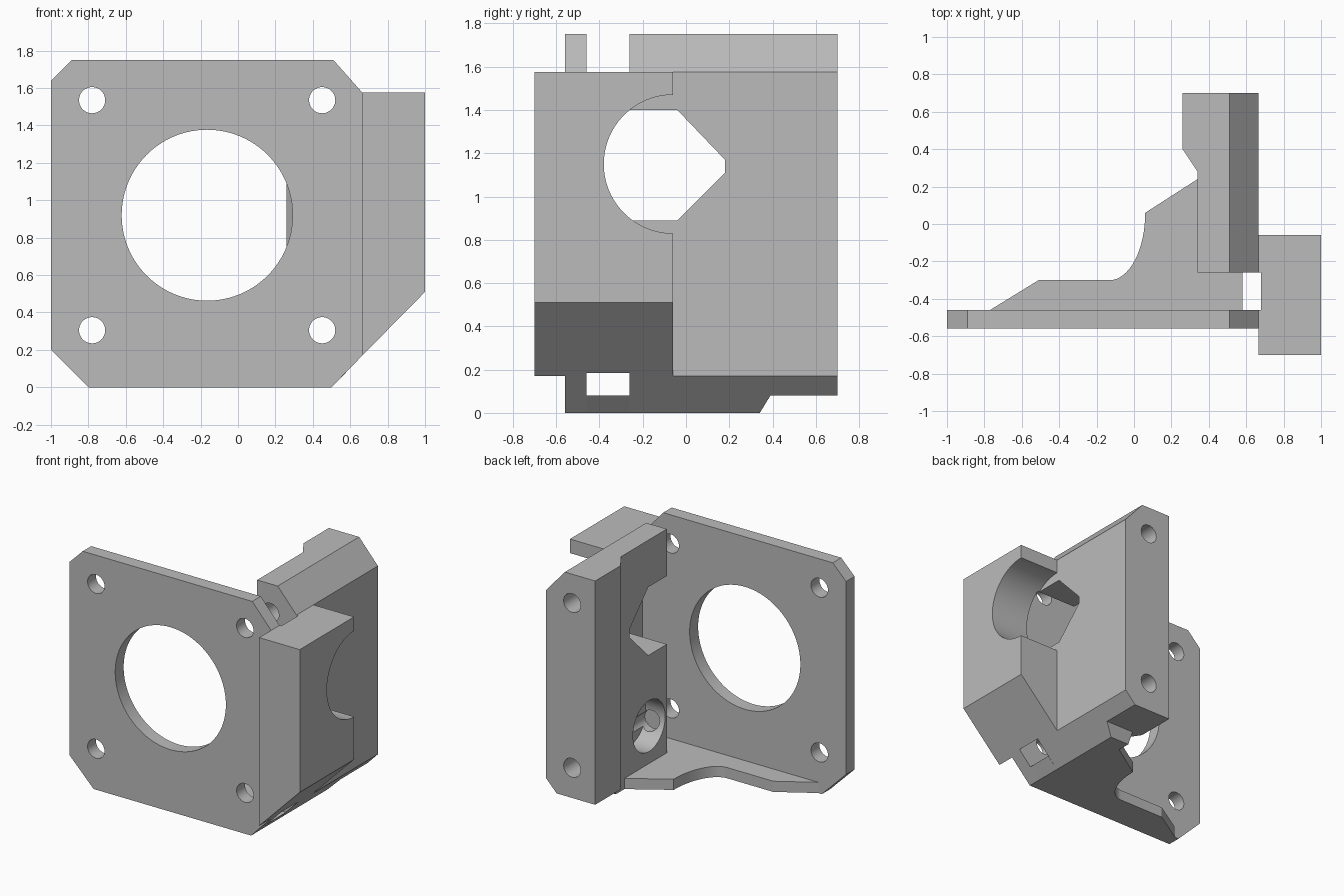
import bpy, bmesh, math
from math import cos, sin, pi

if "Cube" in bpy.data.objects:
    bpy.data.objects.remove(bpy.data.objects["Cube"])

grey = bpy.data.materials.new("light grey plastic")
grey.use_nodes = True
GREY = (0.5, 0.5, 0.5, 1)
grey.diffuse_color = GREY
grey.node_tree.nodes["Principled BSDF"].inputs["Base Color"].default_value = GREY

# Where a profile point (a, b) at depth d goes for each extrusion axis
PLACE = {
    "x": lambda a, b, d: (d, a, b),
    "y": lambda a, b, d: (a, d, b),
    "z": lambda a, b, d: (a, b, d),
}


def prism(name, points, axis, lo, hi):
    """Extrude a flat profile along an axis."""
    bm = bmesh.new()
    face = bm.faces.new([bm.verts.new(PLACE[axis](a, b, lo)) for a, b in points])
    moved = bmesh.ops.extrude_face_region(bm, geom=[face])["geom"]
    verts = [v for v in moved if isinstance(v, bmesh.types.BMVert)]
    bmesh.ops.translate(bm, verts=verts, vec=PLACE[axis](0, 0, hi - lo))
    bmesh.ops.recalc_face_normals(bm, faces=bm.faces)
    mesh = bpy.data.meshes.new(name)
    bm.to_mesh(mesh)
    bm.free()
    mesh.materials.append(grey)
    obj = bpy.data.objects.new(name, mesh)
    bpy.context.collection.objects.link(obj)
    return obj


def circle(a, b, r, n=48):
    return [(a + r * cos(2 * pi * i / n), b + r * sin(2 * pi * i / n)) for i in range(n)]


def rect(a0, a1, b0, b1):
    return [(a0, b0), (a1, b0), (a1, b1), (a0, b1)]


def cut(obj, points, axis, lo, hi):
    """Cut a prism out of an object and drop the cutter."""
    cutter = prism("cutter", points, axis, lo, hi)
    cutter.hide_render = True
    mod = obj.modifiers.new("cut", "BOOLEAN")
    mod.operation, mod.solver, mod.object = "DIFFERENCE", "EXACT", cutter
    bpy.context.view_layer.objects.active = obj
    bpy.ops.object.modifier_apply(modifier=mod.name)
    bpy.data.objects.remove(cutter)


# Front plate with large round opening and four screw holes
front_plate = prism("front_plate", [
    (-0.80, 0), (0.50, 0), (0.665, 0.17), (0.665, 1.575),
    (0.51, 1.75), (-0.89, 1.75), (-1, 1.64), (-1, 0.2)], "y", -0.56, -0.46)
cut(front_plate, circle(-0.165, 0.92, 0.457, 96), "y", -0.8, -0.3)
for x in (-0.78, 0.45):
    for z in (0.305, 1.535):
        cut(front_plate, circle(x, z, 0.07), "y", -0.8, -0.3)

# Side wall with chamfered outer corners
side_wall = prism("side_wall", [
    (0.34, 0), (0.50, 0), (0.665, 0.17), (0.665, 1.575),
    (0.51, 1.75), (0.34, 1.75)], "y", -0.26, 0.70)
cut(side_wall, [(0.28, -0.1), (0.39, 0.08), (0.8, 0.08), (0.8, -0.1)], "x", 0, 1)
# Pointed notch open to the front
cut(side_wall, [(-0.4, 0.89), (-0.04, 0.89), (0.18, 1.11),
                (0.18, 1.17), (-0.04, 1.40), (-0.4, 1.40)], "x", 0.2, 0.8)
# Long screw bores and a round recess on the inner face
for z in (0.305, 1.535):
    cut(side_wall, circle(0.45, z, 0.07), "y", -0.5, 0.9)
cut(side_wall, circle(-0.05, 0.36, 0.19), "x", 0.2, 0.5)

# Thicker rear strip of the wall
prism("rear_strip", [(0.26, 0.70), (0.26, 0.40), (0.34, 0.28), (0.36, 0.28),
                     (0.36, 0.70)], "z", 0.08, 1.75)

# Floor web with a curved inner edge
curve = [(-0.13 + 0.19 * sin(t * pi / 32), 0.06 - 0.36 * cos(t * pi / 32))
         for t in range(17)]
floor_web = prism("floor_web", [(-0.77, -0.46), (-0.51, -0.30)] + curve + [
    (0.34, 0.24), (0.45, 0.24), (0.45, -0.26), (0.58, -0.26), (0.58, -0.46)],
    "z", 0, 0.08)
cut(floor_web, [(0.40, -0.1), (0.70, -0.1), (0.70, 0.2)], "y", -0.7, 0.5)

# Outer block with sloped underside, half-round cut-out and narrow slot
outer_block = prism("outer_block", [
    (0.665, 0.17), (1, 0.51), (1, 1.575), (0.665, 1.575)], "y", -0.70, -0.06)
cut(outer_block, circle(-0.06, 1.15, 0.32, 96), "x", 0.5, 1.2)
cut(outer_block, rect(0.5, 0.68, -0.46, -0.26), "z", -0.1, 2)

# Smooth the bores, keep the edges sharp
for obj in (front_plate, side_wall, floor_web, outer_block):
    bpy.ops.object.select_all(action="DESELECT")
    obj.select_set(True)
    bpy.context.view_layer.objects.active = obj
    bpy.ops.object.shade_smooth_by_angle(angle=math.radians(25))
